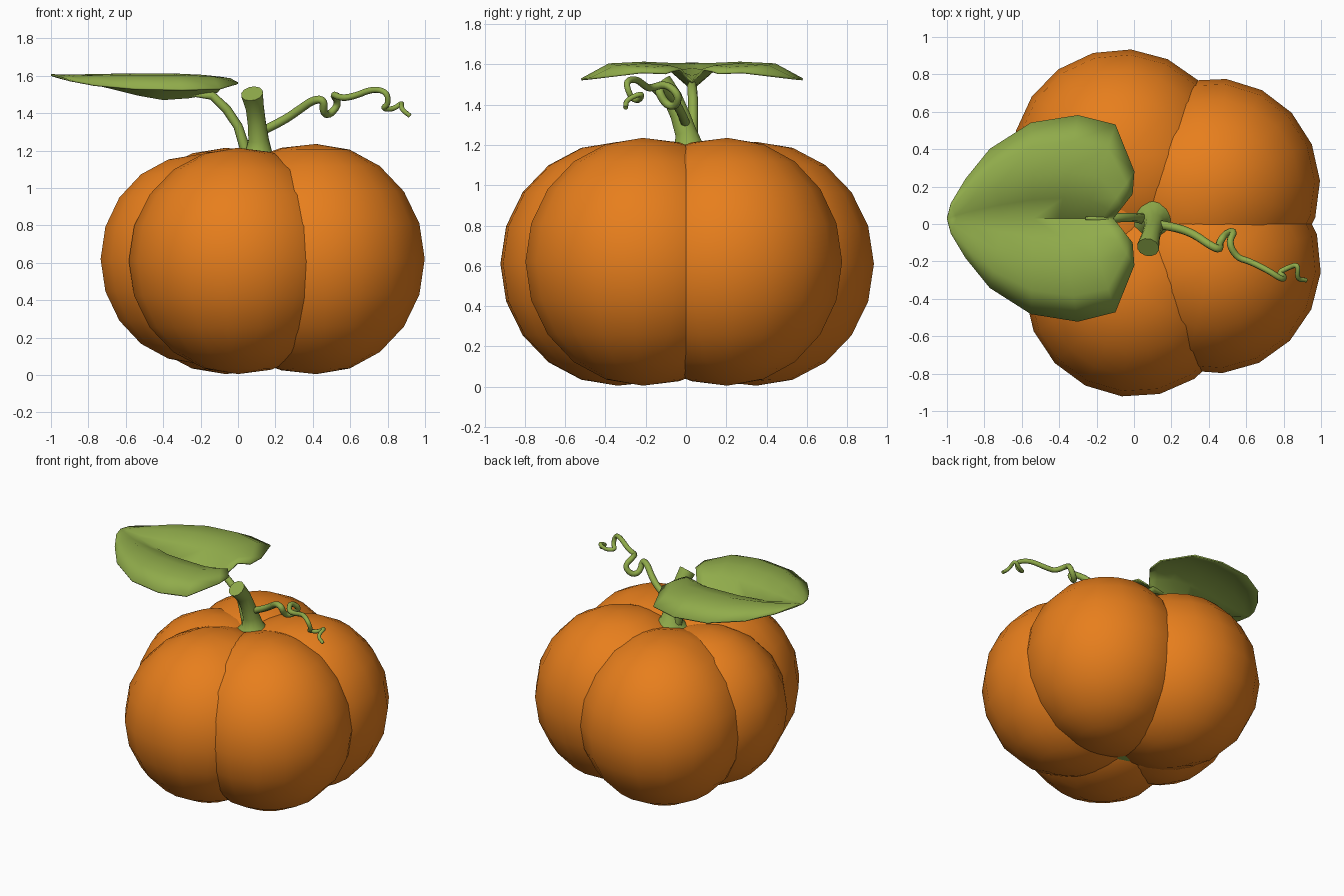
import bpy, bmesh, math
from mathutils import Vector

if "Cube" in bpy.data.objects:
    bpy.data.objects.remove(bpy.data.objects["Cube"])


def material(name, rgb):
    m = bpy.data.materials.new(name)
    m.diffuse_color = (*rgb, 1)
    m.use_nodes = True
    m.node_tree.nodes["Principled BSDF"].inputs["Base Color"].default_value = m.diffuse_color
    return m


ORANGE = material("pumpkin orange", (0.80, 0.21, 0.012))
GREEN = material("vine green", (0.28, 0.41, 0.07))
AXIS = Vector((0.1, 0, 0))


def finish(name, bm, mat, angle=60):
    bmesh.ops.recalc_face_normals(bm, faces=bm.faces)
    me = bpy.data.meshes.new(name)
    bm.to_mesh(me)
    bm.free()
    me.materials.append(mat)
    ob = bpy.data.objects.new(name, me)
    bpy.context.collection.objects.link(ob)
    bpy.ops.object.select_all(action='DESELECT')
    bpy.context.view_layer.objects.active = ob
    ob.select_set(True)
    bpy.ops.object.shade_smooth_by_angle(angle=math.radians(angle))
    return ob


def lobe(name, centre, radius, half_height, fullness=0.7):
    """Ellipsoid whose shoulder is fuller on the side facing the pumpkin's axis."""
    c = Vector(centre)
    out = Vector((c.x - AXIS.x, c.y, 0))
    turn = math.atan2(out.y, out.x)
    bm = bmesh.new()
    bmesh.ops.create_uvsphere(bm, u_segments=18, v_segments=10, radius=1)
    for v in bm.verts:
        x, y, z = v.co
        rho = math.hypot(x, y)
        e = 2 + fullness * min(1, max(0, -x) * 1.4)
        k = (rho ** e + abs(z) ** e) ** (-1 / e)      # superellipse on the inner side
        x, y, z = x * k, y * k, z * k
        v.co = c + Vector(((x * math.cos(turn) - y * math.sin(turn)) * radius,
                           (x * math.sin(turn) + y * math.cos(turn)) * radius, z * half_height))
    finish(name, bm, ORANGE)


def chaikin(pts):
    """Round the corners of a path."""
    out = [pts[0]]
    for a, b in zip(pts, pts[1:]):
        out += [a.lerp(b, 0.25), a.lerp(b, 0.75)]
    return out + [pts[-1]]


def tube(name, points, radii, sides=8):
    """Capped tube with a ring carried along the path."""
    pts = [Vector(p) for p in points]
    bm = bmesh.new()
    rings = []
    side = None
    for i, p in enumerate(pts):
        t = (pts[min(i + 1, len(pts) - 1)] - pts[max(i - 1, 0)]).normalized()
        if side is None:
            side = t.orthogonal()
        side = (side - t * side.dot(t)).normalized()
        up = t.cross(side)
        rings.append([bm.verts.new(p + radii[i] * (side * math.cos(a) + up * math.sin(a)))
                      for a in (2 * math.pi * k / sides for k in range(sides))])
    for a, b in zip(rings, rings[1:]):
        for k in range(sides):
            n = (k + 1) % sides
            bm.faces.new((a[k], a[n], b[n], b[k]))
    bm.faces.new(rings[0])
    bm.faces.new(rings[-1])
    return finish(name, bm, GREEN)


# Five overlapping lobes and a core that fills the dimples
lobe("lobe_right_back", (0.42, 0.205, 0.62), 0.575, 0.615)
lobe("lobe_right_front", (0.415, -0.215, 0.62), 0.585, 0.615)
lobe("lobe_back", (-0.065, 0.35, 0.61), 0.585, 0.605)
lobe("lobe_front", (0.0, -0.34, 0.61), 0.585, 0.605)
lobe("lobe_left", (-0.21, 0.01, 0.62), 0.53, 0.56)
lobe("core", (0.1, 0, 0.62), 0.42, 0.53, 0)

# Stem with flared foot and tilted cut end
tube("stem",
     [(0.11, 0.02, 1.10), (0.11, 0.02, 1.15), (0.11, 0.015, 1.19), (0.11, 0.0, 1.26),
      (0.10, -0.03, 1.35), (0.09, -0.065, 1.43), (0.075, -0.125, 1.505)],
     [0.15, 0.11, 0.075, 0.056, 0.05, 0.05, 0.06], 12)

# Blossom end underneath
tube("blossom_end", [(0.1, 0, 0.2), (0.1, 0, 0.08)], [0.06, 0.05], 10)

# Leaf stalk
tube("leaf_stalk",
     [(0.06, 0.03, 1.12), (0.035, 0.03, 1.22), (0.0, 0.035, 1.33), (-0.06, 0.035, 1.42),
      (-0.14, 0.03, 1.495), (-0.26, 0.03, 1.50)],
     [0.032, 0.028, 0.025, 0.025, 0.024, 0.008])

# Tendril with two curls
path = [(0.12, 0, 1.30), (0.25, -0.025, 1.365), (0.33, -0.06, 1.42), (0.40, -0.11, 1.47),
        (0.46, -0.14, 1.475), (0.455, -0.10, 1.40), (0.49, -0.05, 1.39), (0.54, -0.035, 1.45),
        (0.505, -0.10, 1.505), (0.55, -0.18, 1.48), (0.62, -0.20, 1.49), (0.72, -0.25, 1.53),
        (0.795, -0.30, 1.515), (0.805, -0.28, 1.45), (0.77, -0.26, 1.425), (0.83, -0.23, 1.42),
        (0.88, -0.215, 1.46), (0.87, -0.295, 1.425), (0.92, -0.30, 1.385)]
path = chaikin(chaikin([Vector(p) for p in path]))
tube("tendril", path, [0.024 - 0.012 * i / (len(path) - 1) for i in range(len(path))], 8)

# Leaf: rib valley, puffed halves and drooping rim; (rim x, half width, rim z, rib x, rib z, puff z)
stations = [(-0.98, 0.08, 1.60, -0.95, 1.595, 1.602), (-0.90, 0.21, 1.575, -0.85, 1.575, 1.602),
            (-0.77, 0.37, 1.55, -0.70, 1.54, 1.605), (-0.55, 0.51, 1.53, -0.54, 1.50, 1.608),
            (-0.30, 0.55, 1.525, -0.40, 1.475, 1.608), (-0.10, 0.50, 1.53, -0.26, 1.485, 1.60),
            (0.00, 0.25, 1.56, -0.17, 1.50, 1.59), (-0.01, 0.13, 1.555, -0.11, 1.515, 1.575)]
bm = bmesh.new()
tip = bm.verts.new((-1.0, 0.03, 1.605))
rows = []
for ex, w, ez, rx, rz, pz in stations:
    half = {}
    rib = bm.verts.new((rx, 0.03, rz))
    for s in (1, -1):
        line = [rib]
        for f, drop in ((0.2, 0.035), (0.45, 0), (0.75, 0.008)):
            line.append(bm.verts.new((rx + (ex - rx) * f, 0.03 + s * w * f, max(pz - drop, rz))))
        line.append(bm.verts.new((ex, 0.03 + s * w, ez)))
        half[s] = line
    rows.append(half)
for s in (1, -1):
    for k in range(4):
        bm.faces.new((tip, rows[0][s][k], rows[0][s][k + 1]))
        for a, b in zip(rows, rows[1:]):
            bm.faces.new((a[s][k], b[s][k], b[s][k + 1], a[s][k + 1]))
leaf = finish("leaf", bm, GREEN)
mod = leaf.modifiers.new("thickness", 'SOLIDIFY')
mod.thickness = 0.01
mod.offset = 0
